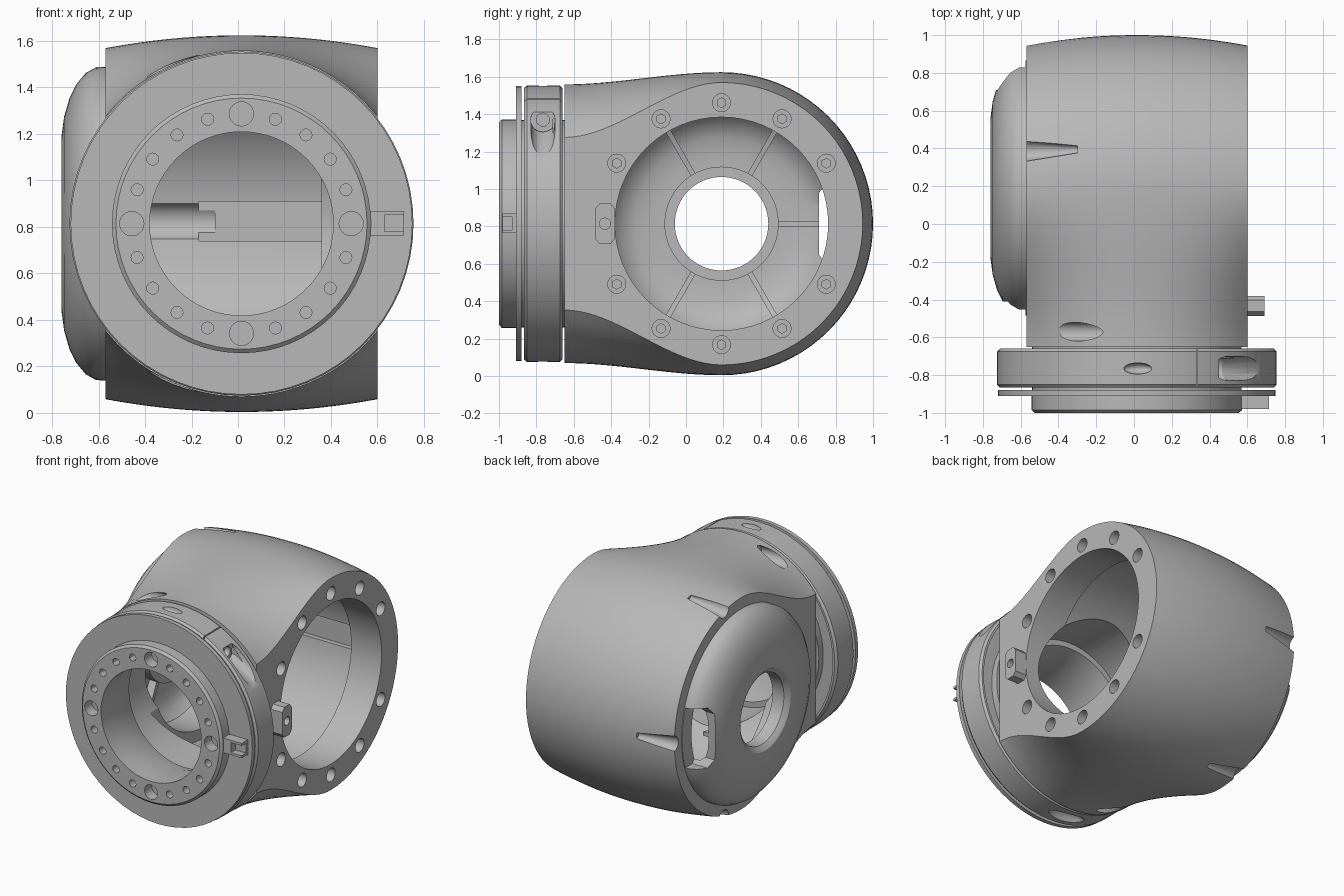
import bpy
import bmesh
import math
from mathutils import Matrix, Vector

if "Cube" in bpy.data.objects:
    bpy.data.objects.remove(bpy.data.objects["Cube"])

CX, CY, CZ = 0.015, 0.19, 0.814   # joint axes: x axis through (CY, CZ), y axis through (CX, CZ)
SEG = 64

metal = bpy.data.materials.new("machined_grey")
metal.use_nodes = True
grey = (0.48, 0.48, 0.48, 1)
metal.diffuse_color = grey
metal.node_tree.nodes["Principled BSDF"].inputs["Base Color"].default_value = grey


def finish(name, bm):
    bmesh.ops.recalc_face_normals(bm, faces=bm.faces)
    mesh = bpy.data.meshes.new(name)
    bm.to_mesh(mesh)
    bm.free()
    obj = bpy.data.objects.new(name, mesh)
    bpy.context.collection.objects.link(obj)
    mesh.materials.append(metal)
    return obj


def skin(name, loops, ring=False):
    """Bridge equal loops of points; cap the ends, or join them into a ring."""
    bm = bmesh.new()
    rows = [[bm.verts.new(p) for p in loop] for loop in loops]
    pairs = list(zip(rows, rows[1:]))
    if ring:
        pairs.append((rows[-1], rows[0]))
    else:
        bm.faces.new(rows[0])
        bm.faces.new(rows[-1])
    n = len(rows[0])
    for a, b in pairs:
        for i in range(n):
            j = (i + 1) % n
            bm.faces.new((a[i], a[j], b[j], b[i]))
    return finish(name, bm)


def polar(axis, along, radius, angle):
    c, s = radius * math.cos(angle), radius * math.sin(angle)
    if axis == "x":
        return Vector((along, CY + c, CZ + s))
    return Vector((CX + c, along, CZ + s))


def lathe(name, axis, profile):
    return skin(name, [[polar(axis, a, r, math.tau * i / SEG) for a, r in profile]
                       for i in range(SEG)], ring=True)


def box(name, lo, hi):
    bm = bmesh.new()
    lo, hi = Vector(lo), Vector(hi)
    mat = Matrix.Translation((lo + hi) / 2) @ Matrix.Diagonal((*(hi - lo), 1))
    bmesh.ops.create_cube(bm, size=1, matrix=mat)
    return finish(name, bm)


def rod(name, start, end, r1, r2=None, sides=24):
    bm = bmesh.new()
    start, end = Vector(start), Vector(end)
    d = end - start
    mat = Matrix.Translation((start + end) / 2) @ d.to_track_quat("Z", "Y").to_matrix().to_4x4()
    bmesh.ops.create_cone(bm, cap_ends=True, segments=sides, radius1=r1,
                          radius2=r1 if r2 is None else r2, depth=d.length, matrix=mat)
    return finish(name, bm)


def lens(name, centre, half):
    """An ellipsoid cutter."""
    bm = bmesh.new()
    mat = Matrix.Translation(centre) @ Matrix.Diagonal((*half, 1))
    bmesh.ops.create_uvsphere(bm, u_segments=24, v_segments=12, radius=1, matrix=mat)
    return finish(name, bm)


def cut(target, *cutters):
    for cutter in cutters:
        cutter.hide_render = True
        mod = target.modifiers.new("cut", "BOOLEAN")
        mod.operation = "DIFFERENCE"
        mod.solver = "EXACT"
        mod.object = cutter
        bpy.context.view_layer.objects.active = target
        bpy.ops.object.modifier_apply(modifier=mod.name)
        bpy.data.objects.remove(cutter)


# Housing: a barrel across x that blends into a round front collar
HALF, FRONT = 0.585, -0.65


def housing_loop(u):
    barrel = 0.81 - 0.055 * (u / HALF) ** 2
    collar = math.sqrt(0.745 ** 2 - u * u)
    top = []
    for i in range(20):
        t = i / 20
        s = t * t * (3 - 2 * t)
        top.append((FRONT + (CY - FRONT) * t, collar + (barrel - collar) * s))
    arc = [(CY + barrel * math.sin(math.pi * i / 40), barrel * math.cos(math.pi * i / 40))
           for i in range(41)]
    pts = top + arc + [(y, -z) for y, z in reversed(top)]
    return [(CX + u, y, CZ + z) for y, z in pts]


housing = skin("elbow_housing", [housing_loop(HALF * (i / 12 - 1)) for i in range(25)])
groove_z = CZ + 0.01
cut(housing,
    rod("side_bore", (-1, CY, CZ), (1, CY, CZ), 0.57, sides=SEG),
    rod("wide_cavity", (-0.4, CY, CZ), (0.36, CY, CZ), 0.65, sides=SEG),
    rod("front_bore", (CX, -0.8, CZ), (CX, 0.1, CZ), 0.48, sides=SEG),
    box("cable_groove", (-0.17, 0.65, groove_z - 0.085), (0.36, 0.87, groove_z + 0.085)),
    rod("cable_channel", (-0.5, 0.8, groove_z), (-0.1, 0.8, groove_z), 0.085))

# Bolt holes around the open side, skipping the lug and the rear
for step in range(12):
    if step % 6:
        a = math.radians(30 * step)
        cut(housing,
            rod("bolt_recess", polar("x", 0.52, 0.647, a), polar("x", 0.7, 0.647, a), 0.048),
            rod("bolt_core", polar("x", 0.4, 0.647, a), polar("x", 0.6, 0.647, a), 0.026, sides=6))

# Tapered notches beside the cap
for deg in (75, 0, -75):
    a = math.radians(deg)
    cut(housing, rod("notch", polar("x", -0.6, 0.765, a), polar("x", -0.3, 0.79, a), 0.06, 0.02))

# Screw pockets above and below the collar
for side in (1, -1):
    z = CZ + side * 0.675
    cut(housing, rod("collar_pocket", (-0.7, -0.57, z), (-0.16, -0.57, z), 0.05))

# Domed side cap with a hollow hub
cap = lathe("side_cap", "x", [
    (-0.56, 0.675), (-0.61, 0.673), (-0.655, 0.648), (-0.695, 0.6), (-0.725, 0.54),
    (-0.748, 0.46), (-0.76, 0.37), (-0.76, 0.285), (-0.75, 0.27), (-0.73, 0.25),
    (-0.64, 0.25), (-0.64, 0.305), (-0.715, 0.305), (-0.715, 0.37), (-0.7, 0.46),
    (-0.67, 0.53), (-0.62, 0.57), (-0.56, 0.57)])


def cap_window():
    ys, zs = (0.71, 0.75), (0.6, 0.65)
    outline = [(ys[1], zs[0]), (1, zs[0]), (1, 2 * CZ - zs[0]),
               (ys[1], 2 * CZ - zs[0]), (ys[0], 2 * CZ - zs[1]), (ys[0], zs[1])]
    return skin("cap_window", [[(x, y, z) for y, z in outline] for x in (-0.9, -0.575)])


cut(cap, cap_window(),
    box("front_relief", (-0.9, -0.6, CZ - 0.2), (-0.575, -0.41, CZ + 0.2)))

# Ribs inside the cap
RIB = [(-0.74, 0.28), (-0.715, 0.48), (-0.65, 0.58), (-0.6, 0.58), (-0.65, 0.48), (-0.66, 0.28)]
for deg in (0, 60, 120, -60, -120):
    a = math.radians(deg)
    side = Vector((0, -math.sin(a), math.cos(a))) * 0.014
    rib = skin("cap_rib", [[polar("x", x, r, a) + side * k for x, r in RIB] for k in (-1, 1)])
    if deg == 0:
        cut(rib, cap_window())

# Front adapter: bezel, thin flange and neck in one turned part
adapter = lathe("front_adapter", "y", [
    (-1, 0.395), (-1, 0.54), (-0.985, 0.557), (-0.91, 0.557), (-0.91, 0.735),
    (-0.88, 0.735), (-0.88, 0.555), (-0.62, 0.555), (-0.62, 0.44), (-0.72, 0.41), (-0.9, 0.395)])
for step in range(20):
    a = math.tau * step / 20
    big = step % 5 == 0
    cut(adapter, rod("flange_hole", polar("y", -1.1, 0.472, a), polar("y", -0.92, 0.472, a),
                     0.052 if big else 0.026, sides=24 if big else 12))

# Clamp ring with chamfered rims and a recessed back
MID = -0.765
clamp = lathe("clamp_ring", "y", [
    (-0.865, 0.54), (-0.865, 0.727), (-0.85, 0.74), (-0.675, 0.74), (-0.66, 0.725), (-0.66, 0.71),
    (-0.71, 0.71), (-0.71, 0.6), (-0.66, 0.6), (-0.66, 0.54)])

# Clamp screw pocket, its hole and split, and dimples above and below
cut(clamp,
    rod("screw_pocket", (0.45, MID, 1.37), (0.9, MID, 1.37), 0.065),
    rod("pocket_slope", (0.5, MID, 1.36), (0.9, MID, 1.1), 0.065),
    rod("screw_hole", (0.36, MID, 1.37), (0.5, MID, 1.37), 0.035),
    box("split", (0.33, -0.9, 1.3), (0.337, -0.6, 1.7)),
    lens("top_dimple", (0.02, MID, CZ + 0.74), (0.075, 0.03, 0.04)),
    lens("lower_dimple", (-0.08, MID, CZ - 0.735), (0.16, 0.05, 0.06)))

# Slotted tab on the bezel
tab = box("bezel_tab", (0.55, -0.98, CZ - 0.05), (0.715, -0.9, CZ + 0.055))
cut(tab, box("tab_slot", (0.63, -1.1, CZ - 0.033), (0.8, -0.93, CZ + 0.038)))

# Drilled lug on the open side
lug_outline = [(y * sy, z * sz) for sy, sz, order in ((1, 1, 1), (-1, 1, -1), (-1, -1, 1), (1, -1, -1))
               for y, z in ((0.053, 0.08), (0.03, 0.108))[::order]]
lug = skin("side_lug", [[(x, -0.433 + y, CZ + z) for y, z in lug_outline] for x in (0.59, 0.69)])
cut(lug, rod("lug_hole", (0.5, -0.433, CZ), (0.8, -0.433, CZ), 0.03))

# Smooth shading with crisp machined edges
bpy.ops.object.select_all(action="DESELECT")
for obj in bpy.context.collection.objects:
    if obj.type == "MESH" and metal.name in obj.data.materials:
        obj.select_set(True)
        bpy.context.view_layer.objects.active = obj
bpy.ops.object.shade_smooth_by_angle(angle=math.radians(30))
